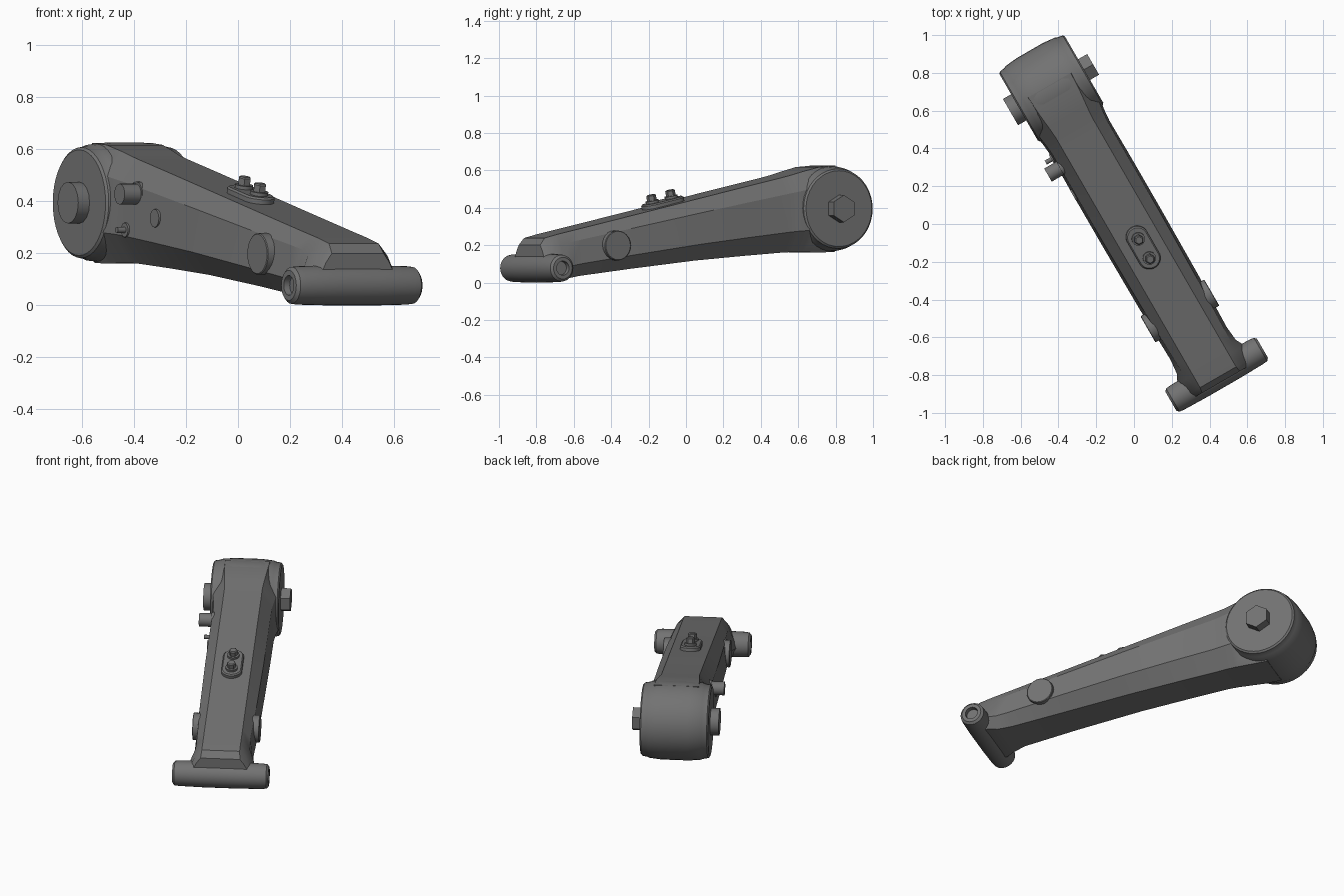
import bpy, bmesh, math
from mathutils import Matrix, Vector

if "Cube" in bpy.data.objects:
    bpy.data.objects.remove(bpy.data.objects["Cube"])

# Local frame: x across the arm, y towards the large hub; whole part is turned 30 degrees
TURN = Matrix.Rotation(math.radians(30), 4, 'Z')
MID = -0.02                      # centre plane across the arm
SLOPE = math.atan(0.219)         # fall of the arm's top face

metal = bpy.data.materials.new("dark_grey_metal")
metal.diffuse_color = (0.17, 0.17, 0.17, 1)
metal.use_nodes = True
metal.node_tree.nodes["Principled BSDF"].inputs["Base Color"].default_value = metal.diffuse_color


def finish(bm, name, angle=35):
    bmesh.ops.remove_doubles(bm, verts=bm.verts, dist=1e-5)
    bmesh.ops.recalc_face_normals(bm, faces=bm.faces)
    bm.transform(TURN)
    me = bpy.data.meshes.new(name)
    bm.to_mesh(me)
    bm.free()
    ob = bpy.data.objects.new(name, me)
    bpy.context.collection.objects.link(ob)
    me.materials.append(metal)
    bpy.ops.object.select_all(action='DESELECT')
    ob.select_set(True)
    bpy.context.view_layer.objects.active = ob
    bpy.ops.object.shade_smooth_by_angle(angle=math.radians(angle))
    return ob


def loft(bm, rings):
    loops = [[bm.verts.new(p) for p in r] for r in rings]
    n = len(loops[0])
    for a, b in zip(loops, loops[1:]):
        for i in range(n):
            j = (i + 1) % n
            bm.faces.new((a[i], a[j], b[j], b[i]))
    bm.faces.new(loops[0])
    bm.faces.new(loops[-1])


def lathe(name, profile, centre, axis, segs=32, phase=0.0):
    """Revolve (distance along axis, radius) points around an axis."""
    rot = Vector(axis).to_track_quat('Z', 'Y').to_matrix()
    rings = []
    for t, r in profile:
        rings.append([Vector(centre) + rot @ Vector((r * math.cos(a), r * math.sin(a), t))
                      for a in (phase + 2 * math.pi * i / segs for i in range(segs))])
    bm = bmesh.new()
    loft(bm, rings)
    return finish(bm, name)


def both_ends(half):
    """Mirror half a profile (from the end to the middle)."""
    return half + [(-t, r) for t, r in reversed(half)]


# Tapered arm: y, bottom z, top z, half widths: top, shoulder, widest, bottom
stations = [
    (0.86, 0.163, 0.625, 0.13, 0.165, 0.17, 0.12),
    (0.76, 0.161, 0.617, 0.125, 0.18, 0.19, 0.12),
    (0.66, 0.163, 0.592, 0.115, 0.185, 0.195, 0.115),
    (0.60, 0.163, 0.575, 0.11, 0.176, 0.186, 0.11),
    (0.54, 0.16, 0.561, 0.11, 0.17, 0.181, 0.105),
    (0.30, 0.142, 0.509, 0.11, 0.17, 0.183, 0.105),
    (0.00, 0.117, 0.443, 0.11, 0.17, 0.183, 0.105),
    (-0.40, 0.073, 0.355, 0.11, 0.165, 0.18, 0.11),
    (-0.72, 0.035, 0.285, 0.11, 0.155, 0.172, 0.12),
    (-0.80, 0.022, 0.268, 0.11, 0.153, 0.18, 0.14),
    (-0.85, 0.016, 0.257, 0.11, 0.155, 0.205, 0.17),
    (-0.925, 0.02, 0.238, 0.11, 0.15, 0.20, 0.17),
    (-0.955, 0.045, 0.20, 0.115, 0.14, 0.18, 0.16),
]
rings = []
for y, zb, zt, a, b, c, d in stations:
    h = zt - zb
    half = [(a, zt), (b, zt - 0.22 * h), (c, zb + 0.27 * h), (d, zb)]
    rings.append([(MID + x, y, z) for x, z in half]
                 + [(MID - x, y, z) for x, z in reversed(half)])
bm = bmesh.new()
loft(bm, rings)
finish(bm, "arm_body", 30)

# Large hub with a barrelled middle and chamfered rims
lathe("large_hub", both_ends([(-0.2, 0), (-0.2, 0.203), (-0.192, 0.213), (-0.16, 0.219),
                              (-0.15, 0.224), (-0.08, 0.231)]),
      (MID, 0.84, 0.395), (1, 0, 0), 40)

# Pivot bolt: round head on one side, hexagon head on the other
lathe("pivot_bolt_round_head", [(0, 0), (0, 0.08), (0.25, 0.08), (0.25, 0)],
      (MID, 0.84, 0.395), (-1, 0, 0), 16)
lathe("pivot_bolt_hex_head", [(0, 0), (0, 0.073), (0.255, 0.073), (0.255, 0)],
      (MID, 0.84, 0.395), (1, 0, 0), 6, math.pi / 2)

# Small cross hub with recessed bore in each end
lathe("small_hub", both_ends([(-0.255, 0), (-0.255, 0.036), (-0.28, 0.038), (-0.28, 0.058),
                              (-0.268, 0.071), (-0.24, 0.074), (-0.1, 0.077)]),
      (MID, -0.91, 0.077), (1, 0, 0), 28)

# Round side pads
for side, label in ((-1, "left"), (1, "right")):
    lathe("side_pad_" + label, [(0.05, 0), (0.05, 0.08), (0.192, 0.08), (0.195, 0.076), (0.195, 0)],
          (MID, -0.52, 0.198), (side, 0, 0), 24)

# Side pipe, small pin with collar and flat plug on the left
lathe("side_pipe", [(0.1, 0), (0.1, 0.04), (0.245, 0.04), (0.245, 0)],
      (MID, 0.452, 0.428), (-1, 0, 0), 20)
lathe("pipe_collar", [(0.1, 0), (0.1, 0.048), (0.172, 0.048), (0.172, 0)],
      (MID, 0.452, 0.428), (-1, 0, 0), 20)
lathe("small_pin", [(0.1, 0), (0.1, 0.028), (0.187, 0.028), (0.187, 0.012), (0.222, 0.012), (0.222, 0)],
      (MID, 0.515, 0.29), (-1, 0, 0), 12)
lathe("flat_plug", [(0.1, 0), (0.1, 0.035), (0.184, 0.035), (0.184, 0)],
      (MID, 0.29, 0.335), (-1, 0, 0), 16)

# Slotted plate on the top face, tilted with the arm
PLATE = Matrix.Translation((MID, -0.13, 0.443 - 0.13 * 0.219)) @ Matrix.Rotation(SLOPE, 4, 'X')


def slot(radius, straight, z):
    pts = []
    for i in range(24):
        a = 2 * math.pi * (i + 0.5) / 24
        s = straight if math.sin(a) > 0 else -straight
        pts.append(PLATE @ Vector((radius * math.cos(a), radius * math.sin(a) + s, z)))
    return pts


bm = bmesh.new()
loft(bm, [slot(0.06, 0.065, -0.03), slot(0.06, 0.065, 0.018),
          slot(0.053, 0.065, 0.025)])
finish(bm, "top_plate")

# Two bolts with washers on the plate
up = PLATE.to_3x3() @ Vector((0, 0, 1))
for i, y in enumerate((0.058, -0.062)):
    base = PLATE @ Vector((0, y, 0.02))
    lathe(f"plate_washer_{i + 1}", [(0, 0), (0, 0.035), (0.018, 0.035), (0.018, 0)], base, up, 16)
    lathe(f"plate_bolt_{i + 1}", [(0, 0), (0, 0.026), (0.045, 0.026), (0.05, 0.02), (0.05, 0)], base, up, 6)
